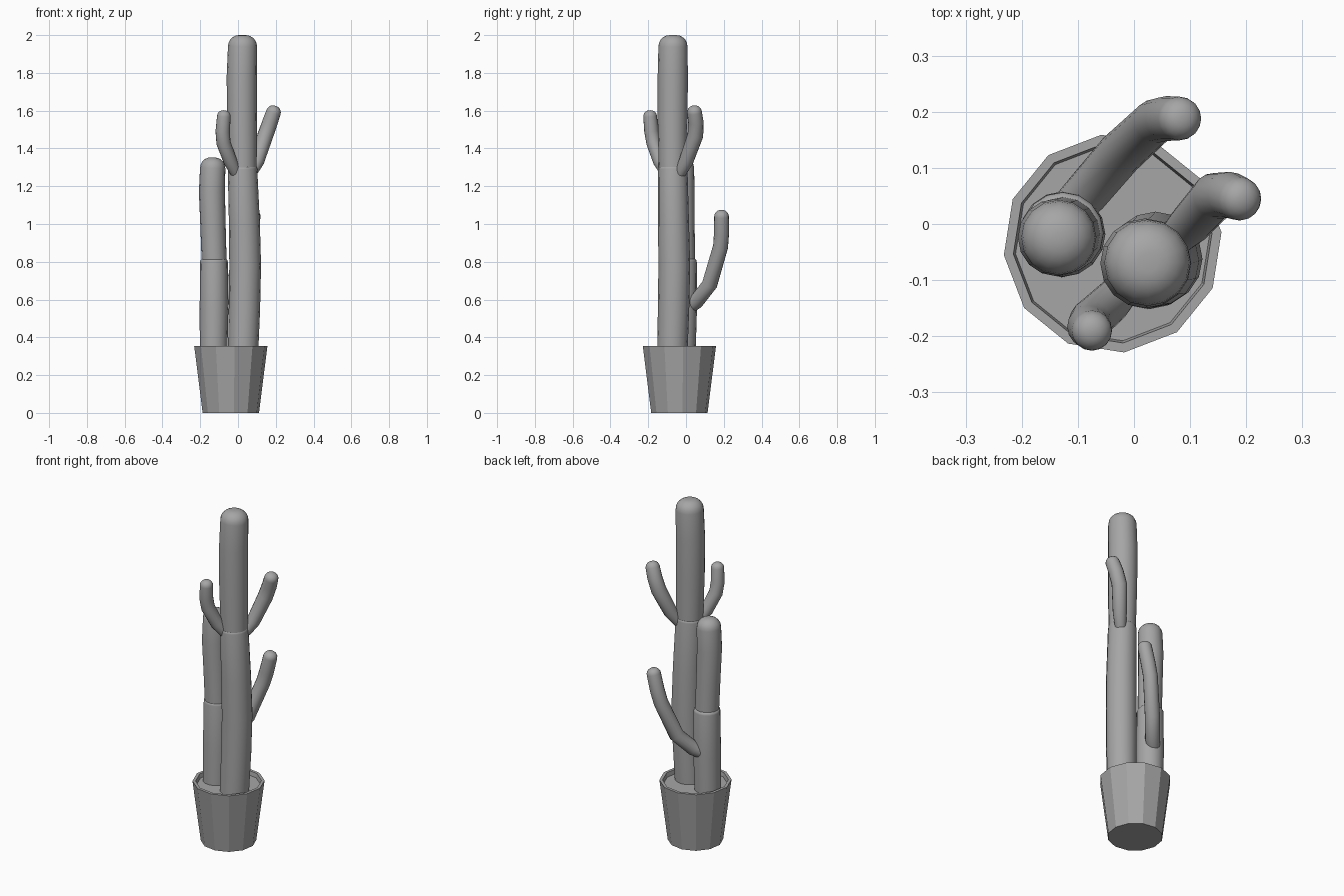
import bpy
import bmesh
from math import sin, cos, pi, radians
from mathutils import Vector

cube = bpy.data.objects.get("Cube")
if cube:
    bpy.data.objects.remove(cube)

grey = bpy.data.materials.new("plain grey")
grey.use_nodes = True
colour = (0.38, 0.38, 0.38, 1)
grey.diffuse_color = colour
grey.node_tree.nodes["Principled BSDF"].inputs["Base Color"].default_value = colour


def skin(name, rings, smooth):
    """Join rings of points into a closed, capped surface."""
    bm = bmesh.new()
    loops = [[bm.verts.new(p) for p in ring] for ring in rings]
    n = len(loops[0])
    for a, b in zip(loops, loops[1:]):
        for i in range(n):
            j = (i + 1) % n
            bm.faces.new((a[i], a[j], b[j], b[i]))
    bm.faces.new(loops[0][::-1])
    bm.faces.new(loops[-1])
    bmesh.ops.recalc_face_normals(bm, faces=bm.faces)
    mesh = bpy.data.meshes.new(name)
    bm.to_mesh(mesh)
    bm.free()
    mesh.materials.append(grey)
    obj = bpy.data.objects.new(name, mesh)
    bpy.context.collection.objects.link(obj)
    if smooth:
        bpy.ops.object.select_all(action="DESELECT")
        obj.select_set(True)
        bpy.context.view_layer.objects.active = obj
        bpy.ops.object.shade_smooth_by_angle(angle=radians(40))
    return obj


def circle(centre, radius, axis, sides, turn=0):
    spin = Vector((0, 0, 1)).rotation_difference(axis)
    angles = [turn + 2 * pi * i / sides for i in range(sides)]
    return [centre + spin @ Vector((radius * cos(a), radius * sin(a), 0)) for a in angles]


def stem(name, path, radii, round_off, sides=16):
    """Tube along a path, its far end rounded over by the given amount."""
    pts = [Vector(p) for p in path]
    rings = []
    for i, (p, r) in enumerate(zip(pts, radii)):
        axis = (pts[min(i + 1, len(pts) - 1)] - pts[max(i - 1, 0)]).normalized()
        rings.append(circle(p, r, axis, sides))
    for k in range(1, 6):
        a = k * pi / 10
        r = radii[-1] - round_off * (1 - cos(a))
        rings.append(circle(pts[-1] + axis * round_off * sin(a), max(r, 0.004), axis, sides))
    return skin(name, rings, True)


# Twelve-sided pot with a thin rim and recessed soil
pot_profile = [(0.15, 0), (0.195, 0.355), (0.178, 0.355), (0.174, 0.33)]
skin("pot", [circle(Vector((-0.038, -0.035, z)), r, Vector((0, 0, 1)), 12, radians(6))
             for r, z in pot_profile], False)

# Tall column in two segments
stem("tall_column_lower",
     [(0.027, -0.072, 0.32), (0.034, -0.066, 0.55), (0.038, -0.062, 0.78),
      (0.034, -0.066, 1.0), (0.024, -0.07, 1.29)],
     [0.08, 0.083, 0.084, 0.082, 0.078], 0.018)
stem("tall_column_upper",
     [(0.025, -0.07, 1.28), (0.021, -0.071, 1.55), (0.02, -0.07, 1.78), (0.024, -0.069, 1.94)],
     [0.074, 0.079, 0.08, 0.077], 0.06)

# Short column in two segments
stem("short_column_lower",
     [(-0.129, -0.022, 0.32), (-0.127, -0.018, 0.55), (-0.127, -0.016, 0.8)],
     [0.073, 0.076, 0.073], 0.018)
stem("short_column_upper",
     [(-0.126, -0.018, 0.79), (-0.132, -0.021, 0.98), (-0.138, -0.024, 1.17),
      (-0.134, -0.024, 1.295)],
     [0.066, 0.067, 0.069, 0.067], 0.058)

# Side arms
stem("left_arm",
     [(0.07, -0.03, 1.27), (0.1, 0.0, 1.33), (0.145, 0.05, 1.47), (0.17, 0.052, 1.54),
      (0.188, 0.045, 1.592)],
     [0.03, 0.038, 0.042, 0.041, 0.039], 0.035)
stem("front_arm",
     [(-0.01, -0.105, 1.27), (-0.04, -0.138, 1.33), (-0.077, -0.172, 1.43),
      (-0.081, -0.183, 1.49), (-0.075, -0.19, 1.57)],
     [0.03, 0.036, 0.038, 0.038, 0.036], 0.032)
stem("back_arm",
     [(-0.12, 0.02, 0.56), (-0.085, 0.055, 0.59), (-0.025, 0.125, 0.68), (0.038, 0.183, 0.88),
      (0.058, 0.188, 0.95), (0.081, 0.188, 1.04)],
     [0.035, 0.04, 0.041, 0.04, 0.04, 0.039], 0.034)
